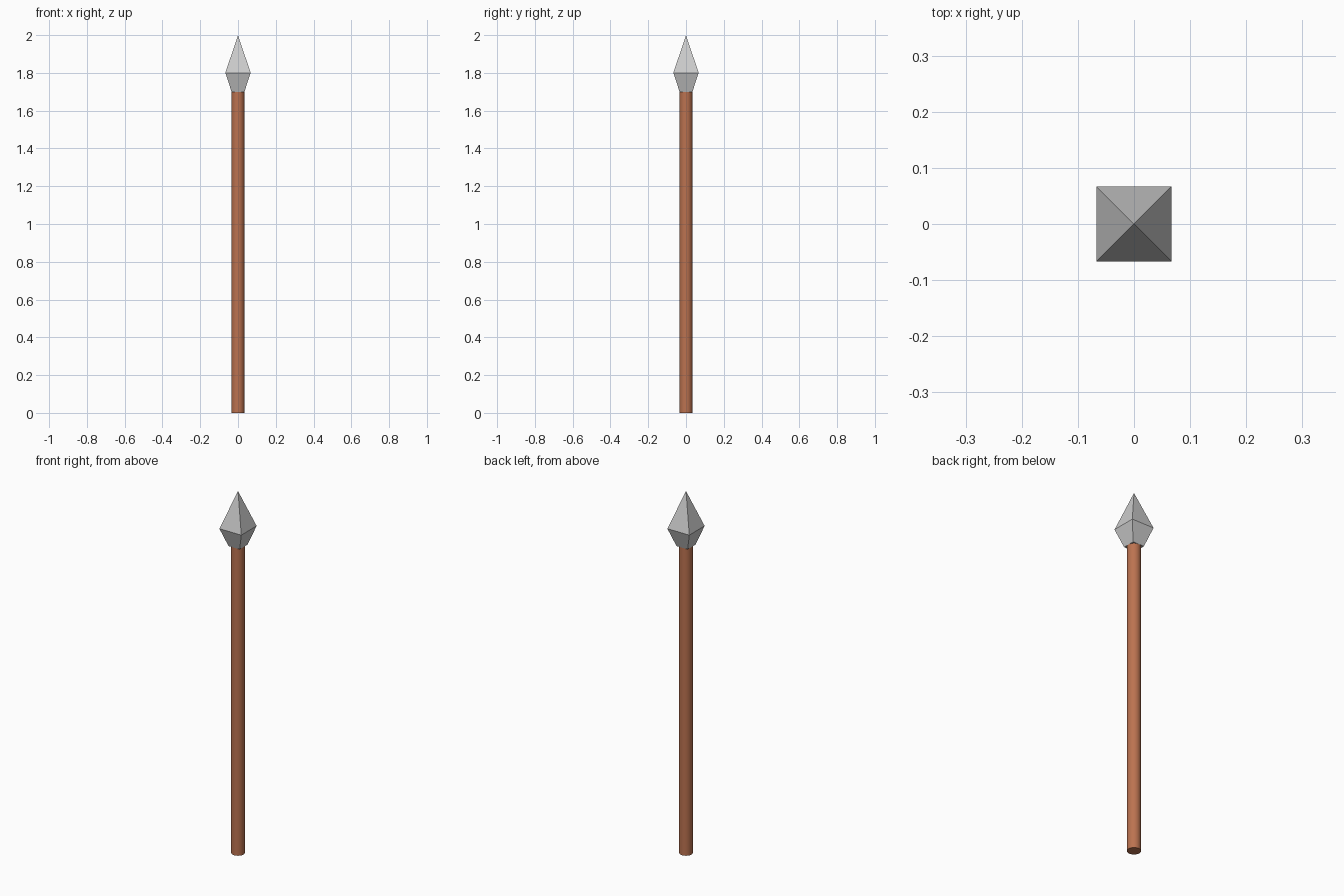
import bpy, bmesh
from mathutils import Matrix
from math import radians

if "Cube" in bpy.data.objects:
    bpy.data.objects.remove(bpy.data.objects["Cube"])

SHAFT_R, SHAFT_TOP = 0.034, 1.70
HEAD_HALF, HEAD_MID, TIP = 0.067, 1.80, 2.0

# Wooden shaft
bpy.ops.mesh.primitive_cylinder_add(vertices=32, radius=SHAFT_R, depth=SHAFT_TOP,
                                    location=(0, 0, SHAFT_TOP / 2))
shaft = bpy.context.object
shaft.name = "shaft"
bpy.ops.object.shade_smooth_by_angle(angle=radians(30))
wood = bpy.data.materials.new("wood")
wood.diffuse_color = (0.5, 0.17, 0.08, 1)
wood.use_nodes = True
wood.node_tree.nodes["Principled BSDF"].inputs["Base Color"].default_value = wood.diffuse_color
shaft.data.materials.append(wood)

# Faceted spearhead: square base, wide shoulder, pointed tip
bm = bmesh.new()


def square(half, z):
    return [bm.verts.new((x * half, y * half, z))
            for x, y in ((-1, -1), (1, -1), (1, 1), (-1, 1))]


base = square(SHAFT_R, SHAFT_TOP)
shoulder = square(HEAD_HALF, HEAD_MID)
tip = bm.verts.new((0, 0, TIP))
bm.faces.new(base[::-1])
for i in range(4):
    j = (i + 1) % 4
    bm.faces.new((base[i], base[j], shoulder[j], shoulder[i]))
    bm.faces.new((shoulder[i], shoulder[j], tip))
mesh = bpy.data.meshes.new("spearhead")
bm.to_mesh(mesh)
bm.free()
spearhead = bpy.data.objects.new("spearhead", mesh)
bpy.context.collection.objects.link(spearhead)
